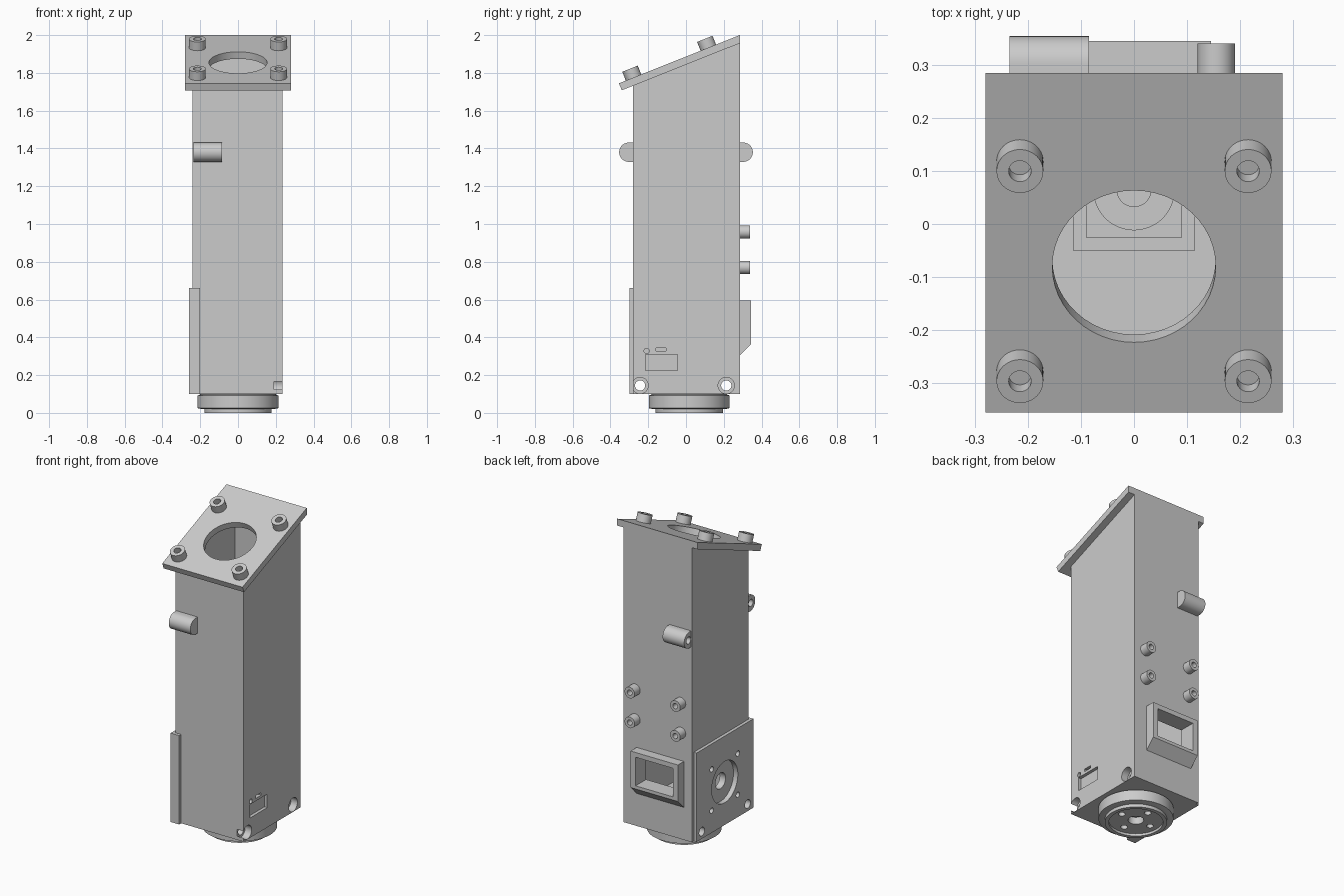
import bpy, bmesh
from math import pi, sin, cos, atan2
from mathutils import Matrix, Vector

if "Cube" in bpy.data.objects:
    bpy.data.objects.remove(bpy.data.objects["Cube"])

GREY = (0.6, 0.6, 0.6, 1)
mat = bpy.data.materials.new("light grey")
mat.use_nodes = True
mat.diffuse_color = GREY
mat.node_tree.nodes["Principled BSDF"].inputs["Base Color"].default_value = GREY


def add(name, bm):
    bmesh.ops.recalc_face_normals(bm, faces=bm.faces[:])
    me = bpy.data.meshes.new(name)
    bm.to_mesh(me)
    bm.free()
    me.materials.append(mat)
    ob = bpy.data.objects.new(name, me)
    bpy.context.scene.collection.objects.link(ob)
    return ob


def prism(name, pts, x0, x1):
    """Extrude a (y, z) outline along x."""
    bm = bmesh.new()
    face = bm.faces.new([bm.verts.new((x0, y, z)) for y, z in pts])
    ext = bmesh.ops.extrude_face_region(bm, geom=[face])["geom"]
    verts = [v for v in ext if isinstance(v, bmesh.types.BMVert)]
    bmesh.ops.translate(bm, verts=verts, vec=(x1 - x0, 0, 0))
    return add(name, bm)


def box(name, x0, x1, y0, y1, z0, z1):
    return prism(name, [(y0, z0), (y1, z0), (y1, z1), (y0, z1)], x0, x1)


def lathe(name, profile, origin, axis=(0, 0, 1), segs=48):
    """Revolve an (r, height) profile about an axis; ends lie on the axis."""
    bm = bmesh.new()
    verts = [bm.verts.new((r, 0, h)) for r, h in profile]
    edges = [bm.edges.new(p) for p in zip(verts, verts[1:])]
    bmesh.ops.spin(bm, geom=verts + edges, cent=(0, 0, 0), axis=(0, 0, 1),
                   angle=2 * pi, steps=segs)
    bmesh.ops.remove_doubles(bm, verts=bm.verts[:], dist=1e-5)
    turn = Vector((0, 0, 1)).rotation_difference(Vector(axis)).to_matrix().to_4x4()
    bm.transform(Matrix.Translation(origin) @ turn)
    return add(name, bm)


def rod(origin, axis, r, length, name="cutter"):
    return lathe(name, [(0, 0), (r, 0), (r, length), (0, length)], origin, axis)


def boolean(ob, other, op="DIFFERENCE"):
    m = ob.modifiers.new(op.lower(), "BOOLEAN")
    m.operation, m.solver, m.object = op, "EXACT", other
    bpy.context.view_layer.objects.active = ob
    bpy.ops.object.modifier_apply(modifier=m.name)
    bpy.data.objects.remove(other)


def smooth(ob):
    bpy.ops.object.select_all(action="DESELECT")
    ob.select_set(True)
    bpy.context.view_layer.objects.active = ob
    bpy.ops.object.shade_smooth_by_angle(angle=0.6)


def screw(name, origin, axis, r, height):
    hole = r * 0.48
    smooth(lathe(name, [(0, 0), (r, 0), (r, height), (hole, height),
                        (hole, height * 0.3), (0, height * 0.3)], origin, axis))


# Tall housing with slanted top, side mounting plate and rear socket frame
body = prism("housing", [(-.28, .1), (.285, .1), (.285, 1.957), (-.28, 1.732)],
             -.24, .235)
boolean(body, box("side_plate", -.26, -.2, -.3, .265, .1, .66), "UNION")
boolean(body, prism("socket_frame", [(.27, .305), (.285, .305), (.345, .365),
                                     (.345, .595), (.27, .595)], -.185, .145), "UNION")

# Inner cavity and socket opening
boolean(body, box("cutter", -.19, .19, -.235, .24, .2, 2.2))
boolean(body, box("cutter", -.15, .11, .2, .4, .385, .565))

# Side plate recess, shaft hole and four fixing holes
RY, RZ = -.015, .37
boolean(body, rod((-.3, RY, RZ), (1, 0, 0), .13, .07))
boolean(body, rod((-.3, RY, RZ), (1, 0, 0), .05, .2))
for dy in (-.13, .13):
    for dz in (-.13, .13):
        boolean(body, rod((-.3, RY + dy, RZ + dz), (1, 0, 0), .017, .2))

# Through bolts at the bottom with counterbores
for y in (-.243, .213):
    boolean(body, rod((-.4, y, .145), (1, 0, 0), .027, .8))
    boolean(body, rod((.19, y, .145), (1, 0, 0), .043, .1))

# Display recess, slot and indicator hole
boolean(body, box("cutter", .215, .3, -.215, -.045, .225, .31))
boolean(body, box("cutter", .215, .3, -.16, -.105, .327, .343))
boolean(body, rod((.215, -.208, .328), (1, 0, 0), .014, .1))
smooth(body)

# Slanted top flange with round opening
slope = atan2(.255, .64)
normal = Vector((0, -sin(slope), cos(slope)))


def on_flange(x, y):
    return Vector((x, y, 1.745 + (y + .355) * .255 / .64))


flange = prism("top_flange", [(-.355, 1.745), (-.34, 1.708), (.285, 1.957),
                              (.285, 2)], -.28, .28)
boolean(flange, rod(on_flange(0, -.08) - normal * .1, normal, .154, .2))
smooth(flange)
for x in (-.215, .215):
    for y in (-.278, .118):
        screw("flange_screw", on_flange(x, y), normal, .044, .05)

# Rounded hinge lugs, front and back
for name, side, wall in (("front_lug", -1, .28), ("back_lug", 1, .285)):
    arc = [(side * (.303 + .051 * cos(a)), 1.38 + .051 * sin(a))
           for a in (pi * (i / 24 - .5) for i in range(25))]
    lug = prism(name, [(side * wall, 1.329)] + arc + [(side * wall, 1.431)],
                -.235, -.085)
    boolean(lug, rod((-.3, side * .31, 1.38), (1, 0, 0), .022, .16))
    smooth(lug)

# Rear screws
for x in (-.163, .155):
    for z in (.77, .958):
        screw("rear_screw", (x, .285, z), (0, 1, 0), .035, .055)

# Round bottom mount
mount = lathe("bottom_mount", [(0, .11), (.2, .11), (.2, .097), (.214, .092),
                               (.214, .025), (.19, .02), (.178, .02), (.178, 0),
                               (.155, 0), (.155, .015), (0, .015)], (0, .017, 0), segs=64)
boolean(mount, rod((0, .017, -.05), (0, 0, 1), .045, .11))
for i in range(4):
    a = i * pi / 2
    boolean(mount, rod((.105 * cos(a), .017 + .105 * sin(a), -.05), (0, 0, 1), .02, .11))
smooth(mount)

# Stepped pedestal on the inner floor
box("pedestal_base", -.115, .115, -.05, .18, .2, .215)
box("pedestal_step", -.09, .09, -.025, .155, .215, .23)
for name, r, z in (("pedestal_disc", .077, .23), ("pedestal_pin", .033, .245)):
    smooth(rod((0, .065, z), (0, 0, 1), r, .015, name))
